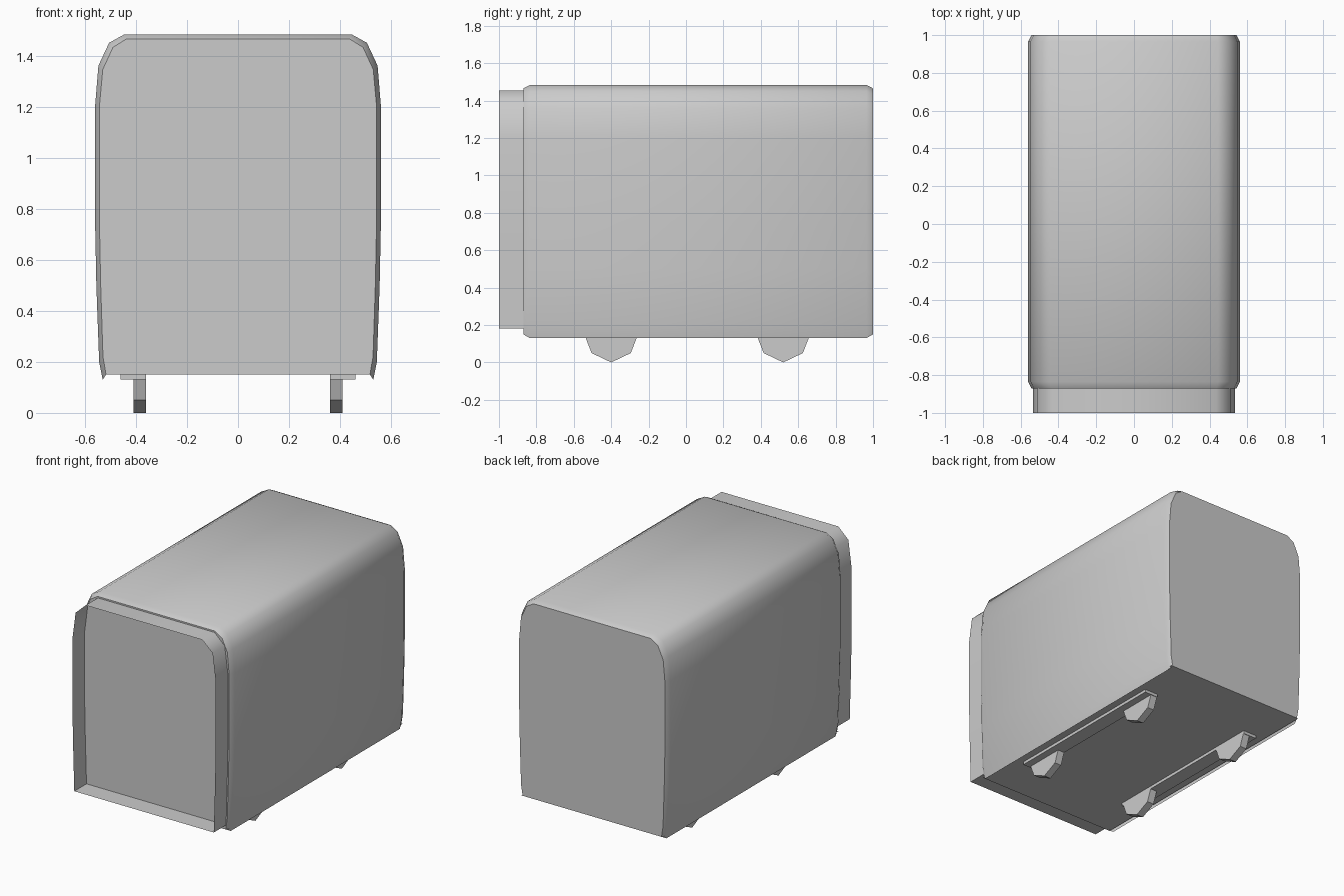
import bpy
import bmesh
import math

cube = bpy.data.objects.get("Cube")
if cube:
    bpy.data.objects.remove(cube, do_unlink=True)

grey = bpy.data.materials.new("plain grey")
grey.use_nodes = True
tone = (0.6, 0.6, 0.6, 1)
grey.diffuse_color = tone
grey.node_tree.nodes["Principled BSDF"].inputs["Base Color"].default_value = tone


def finish(name, bm, smooth=None):
    bmesh.ops.recalc_face_normals(bm, faces=bm.faces)
    mesh = bpy.data.meshes.new(name)
    bm.to_mesh(mesh)
    bm.free()
    mesh.materials.append(grey)
    ob = bpy.data.objects.new(name, mesh)
    bpy.context.collection.objects.link(ob)
    if smooth:
        bpy.ops.object.select_all(action="DESELECT")
        ob.select_set(True)
        bpy.context.view_layer.objects.active = ob
        bpy.ops.object.shade_smooth_by_angle(angle=math.radians(smooth))
    return ob


def mirrored(half):
    """Right half of an arch, bottom to top, completed to the other side."""
    return half + [(-x, z) for x, z in reversed(half)]


def loft(name, sections, closed=False, smooth=None):
    """Skin a list of (y, [(x, z), ...]) sections."""
    bm = bmesh.new()
    rings = [[bm.verts.new((x, y, z)) for x, z in pts] for y, pts in sections]
    n = len(rings[0])
    for a, b in zip(rings, rings[1:]):
        for i in range(n if closed else n - 1):
            j = (i + 1) % n
            bm.faces.new((a[i], a[j], b[j], b[i]))
    return finish(name, bm, smooth)


def panel(name, points):
    bm = bmesh.new()
    bm.faces.new([bm.verts.new(p) for p in points])
    return finish(name, bm)


def prism(name, outline, x0, x1):
    """Extrude a (y, z) outline from x0 to x1."""
    bm = bmesh.new()
    face = bm.faces.new([bm.verts.new((x0, y, z)) for y, z in outline])
    new = bmesh.ops.extrude_face_region(bm, geom=[face])["geom"]
    bmesh.ops.translate(bm, vec=(x1 - x0, 0, 0),
                        verts=[v for v in new if isinstance(v, bmesh.types.BMVert)])
    return finish(name, bm)


# Arched body shell with bevelled ends
outer = mirrored([(0.53, 0.13), (0.544, 0.2), (0.555, 0.5), (0.56, 0.75), (0.56, 1.2),
                  (0.547, 1.36), (0.505, 1.45), (0.445, 1.483)])
inner = mirrored([(0.517, 0.15), (0.529, 0.22), (0.538, 0.5), (0.543, 0.75), (0.543, 1.2),
                  (0.53, 1.345), (0.49, 1.432), (0.437, 1.465)])
loft("body_shell", [(-0.87, inner), (-0.835, outer), (0.965, outer), (1.0, inner)], smooth=40)

# End walls and floor
for name, y in (("front_wall", -0.87), ("back_wall", 1.0)):
    panel(name, [(x, y, z) for x, z in inner])
panel("floor", [(x, y, 0.15) for x, y in
                ((-0.527, -0.87), (0.527, -0.87), (0.527, 1.0), (-0.527, 1.0))])

# Open collar around the front wall
collar = mirrored([(0.52, 0.18), (0.529, 0.5), (0.534, 0.75), (0.534, 1.2),
                   (0.51, 1.385), (0.435, 1.455)])
loft("front_collar", [(-1.0, collar), (-0.87, collar)], closed=True, smooth=50)

# Underside rails and feet
foot = [(-0.14, 0.14), (-0.105, 0.05), (0, 0), (0.105, 0.05), (0.14, 0.14)]
for side, s in (("left", 1), ("right", -1)):
    prism(side + "_rail", [(-0.55, 0.13), (0.66, 0.13), (0.66, 0.15), (-0.55, 0.15)],
          s * 0.36, s * 0.46)
    for place, yc in (("front", -0.4), ("back", 0.52)):
        prism(f"{place}_{side}_foot", [(yc + y, z) for y, z in foot], s * 0.36, s * 0.41)
